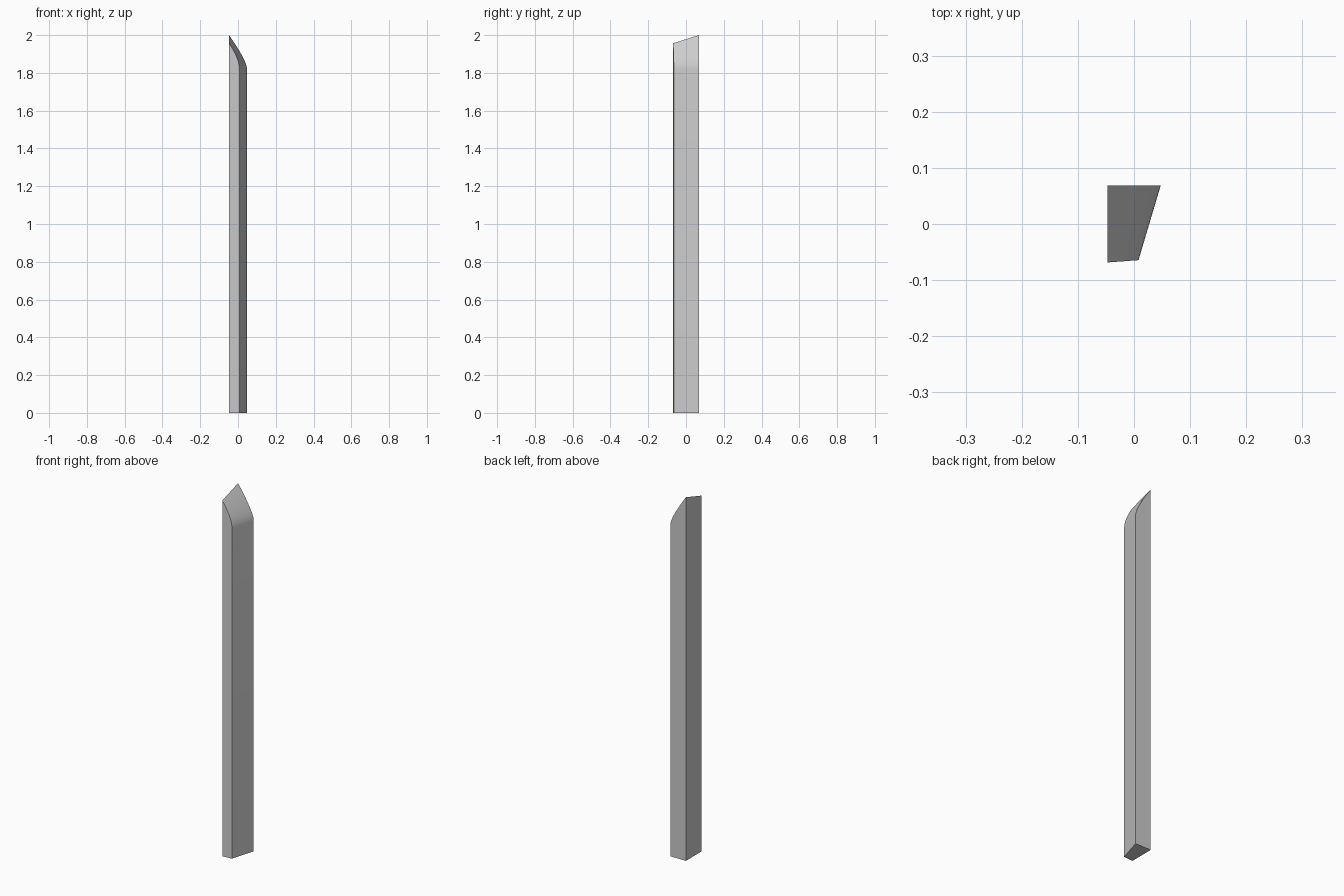
import bpy, bmesh

if "Cube" in bpy.data.objects:
    bpy.data.objects.remove(bpy.data.objects["Cube"])

# Tapered footprint corners (x, y)
LEFT = -0.0475
BACK_Y = 0.0685
FRONT_LEFT_Y, FRONT_RIGHT_Y = -0.0685, -0.0645
STEPS = 12


def profile(right, tip_z, bend_z, y_left, y_right):
    """Side outline: base, straight edge, then a curve up to the pointed tip."""
    pts = [(LEFT, 0.0), (right, 0.0)]
    for i in range(STEPS + 1):
        t = i / STEPS
        a, b, c = (1 - t) ** 2, 2 * t * (1 - t), t * t
        pts.append(((a + b) * right + c * LEFT, a * 1.82 + b * bend_z + c * tip_z))
    out = []
    for x, z in pts:
        f = (x - LEFT) / (right - LEFT)
        out.append((x, y_left + f * (y_right - y_left), z))
    return out


# Stake: loft between the narrow front outline and the wide back outline
bm = bmesh.new()
front = [bm.verts.new(p) for p in profile(0.008, 1.957, 1.874, FRONT_LEFT_Y, FRONT_RIGHT_Y)]
back = [bm.verts.new(p) for p in profile(0.0475, 2.0, 1.864, BACK_Y, BACK_Y)]
bm.faces.new(front)
bm.faces.new(back[::-1])
n = len(front)
for i in range(n):
    j = (i + 1) % n
    bm.faces.new((front[j], front[i], back[i], back[j]))
bmesh.ops.recalc_face_normals(bm, faces=bm.faces)
mesh = bpy.data.meshes.new("pointed_stake")
bm.to_mesh(mesh)
bm.free()

stake = bpy.data.objects.new("pointed_stake", mesh)
bpy.context.collection.objects.link(stake)
bpy.context.view_layer.objects.active = stake
stake.select_set(True)
bpy.ops.object.shade_smooth_by_angle(angle=0.5)
